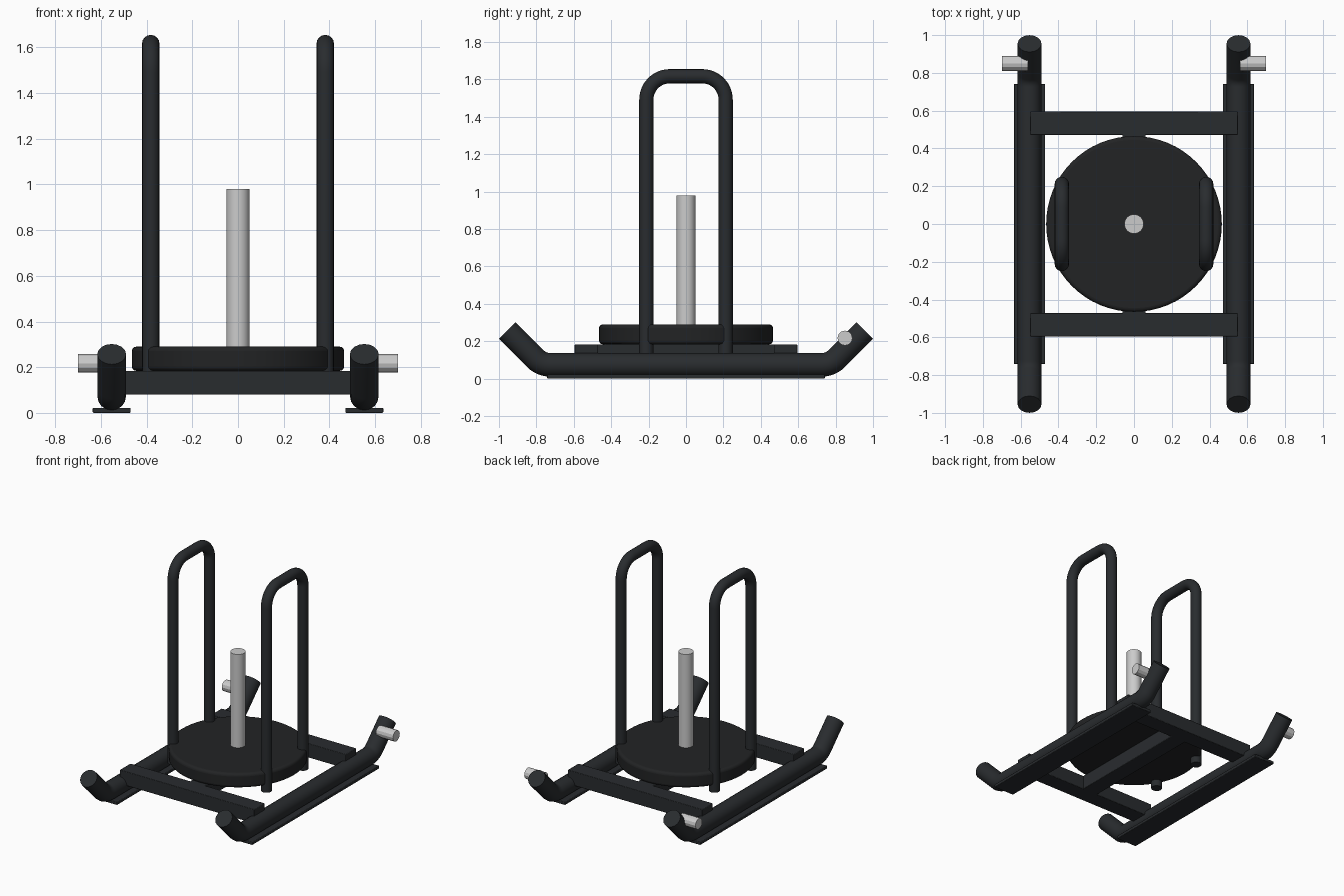
import bpy, math
from mathutils import Vector

if "Cube" in bpy.data.objects:
    bpy.data.objects.remove(bpy.data.objects["Cube"])


def material(name, rgb):
    m = bpy.data.materials.new(name)
    m.diffuse_color = (*rgb, 1)
    m.use_nodes = True
    m.node_tree.nodes["Principled BSDF"].inputs["Base Color"].default_value = m.diffuse_color
    return m


FRAME = material("frame_black", (0.022, 0.025, 0.028))
RUBBER = material("rubber_black", (0.016, 0.017, 0.018))
STEEL = material("steel", (0.55, 0.57, 0.58))


def finish(ob, name, mat, smooth=True):
    ob.name = name
    ob.data.materials.append(mat)
    bpy.ops.object.select_all(action='DESELECT')
    ob.select_set(True)
    bpy.context.view_layer.objects.active = ob
    if smooth:
        bpy.ops.object.shade_smooth_by_angle(angle=math.radians(35))
    return ob


def box(name, lo, hi, mat, bevel=0.004):
    lo, hi = Vector(lo), Vector(hi)
    bpy.ops.mesh.primitive_cube_add(size=1, location=(lo + hi) / 2)
    ob = bpy.context.object
    ob.scale = hi - lo
    bpy.ops.object.transform_apply(location=False, scale=True)
    b = ob.modifiers.new("bevel", 'BEVEL')
    b.width, b.segments = bevel, 2
    return finish(ob, name, mat)


def cylinder(name, r, depth, loc, mat, sides, rot=(0, 0, 0), bevel=0, smooth=True):
    bpy.ops.mesh.primitive_cylinder_add(vertices=sides, radius=r, depth=depth,
                                        location=loc, rotation=rot)
    ob = bpy.context.object
    if bevel:
        b = ob.modifiers.new("bevel", 'BEVEL')
        b.width, b.segments, b.limit_method = bevel, 4, 'ANGLE'
    return finish(ob, name, mat, smooth)


def rounded(points, radius, steps=8):
    """Replace the inner corners of a path by arcs."""
    pts = [Vector(p) for p in points]
    out = [pts[0]]
    for a, c, b in zip(pts, pts[1:], pts[2:]):
        u, v = (a - c).normalized(), (b - c).normalized()
        half = u.angle(v) / 2
        centre = c + (u + v).normalized() * radius / math.sin(half)
        t = radius / math.tan(half)
        p, q = c + u * t - centre, c + v * t - centre
        sweep = p.angle(q)
        for i in range(steps + 1):
            f = i / steps
            out.append(centre + (p * math.sin((1 - f) * sweep)
                                 + q * math.sin(f * sweep)) / math.sin(sweep))
    return out + [pts[-1]]


def tube(name, points, r, mat):
    cu = bpy.data.curves.new(name, 'CURVE')
    cu.dimensions = '3D'
    cu.bevel_depth, cu.bevel_resolution, cu.use_fill_caps = r, 6, True
    sp = cu.splines.new('POLY')
    sp.points.add(len(points) - 1)
    for s, p in zip(sp.points, points):
        s.co = (*p, 1)
    ob = bpy.data.objects.new(name, cu)
    bpy.context.collection.objects.link(ob)
    bpy.ops.object.select_all(action='DESELECT')
    ob.select_set(True)
    bpy.context.view_layer.objects.active = ob
    bpy.ops.object.convert(target='MESH')
    return finish(bpy.context.object, name, mat)


for s, side in ((-1, "left"), (1, "right")):
    # Ski runner tube with upturned ends
    x = s * 0.553
    path = [(x, -0.955, 0.257), (x, -0.772, 0.074), (x, 0.772, 0.074), (x, 0.955, 0.257)]
    tube(f"runner_{side}", rounded(path, 0.11), 0.063, FRAME)
    # Flat wear shoe under the runner
    box(f"runner_shoe_{side}", (x - 0.083, -0.742, 0), (x + 0.083, 0.742, 0.022), FRAME)
    # Push handle hoop
    h = s * 0.382
    hoop = [(h, -0.212, 0.135), (h, -0.212, 1.617), (h, 0.212, 1.617), (h, 0.212, 0.135)]
    tube(f"push_handle_{side}", rounded(hoop, 0.125, 12), 0.038, FRAME)
    # Tow peg on the rear end of the runner
    cylinder(f"tow_peg_{side}", 0.04, 0.14, (s * 0.63, 0.85, 0.217), STEEL, 12,
             (0, math.pi / 2, 0), smooth=False)

# Cross bars and centre bar
for s, end in ((-1, "front"), (1, "rear")):
    box(f"cross_bar_{end}", (-0.55, s * 0.533 - 0.062, 0.08),
        (0.55, s * 0.533 + 0.062, 0.184), FRAME)
box("centre_bar", (-0.062, -0.48, 0.08), (0.062, 0.48, 0.184), FRAME)

# Weight plate and loading post
cylinder("weight_plate", 0.465, 0.106, (0, 0, 0.237), RUBBER, 64, bevel=0.02)
cylinder("loading_post", 0.051, 0.80, (0, 0, 0.58), STEEL, 32)
